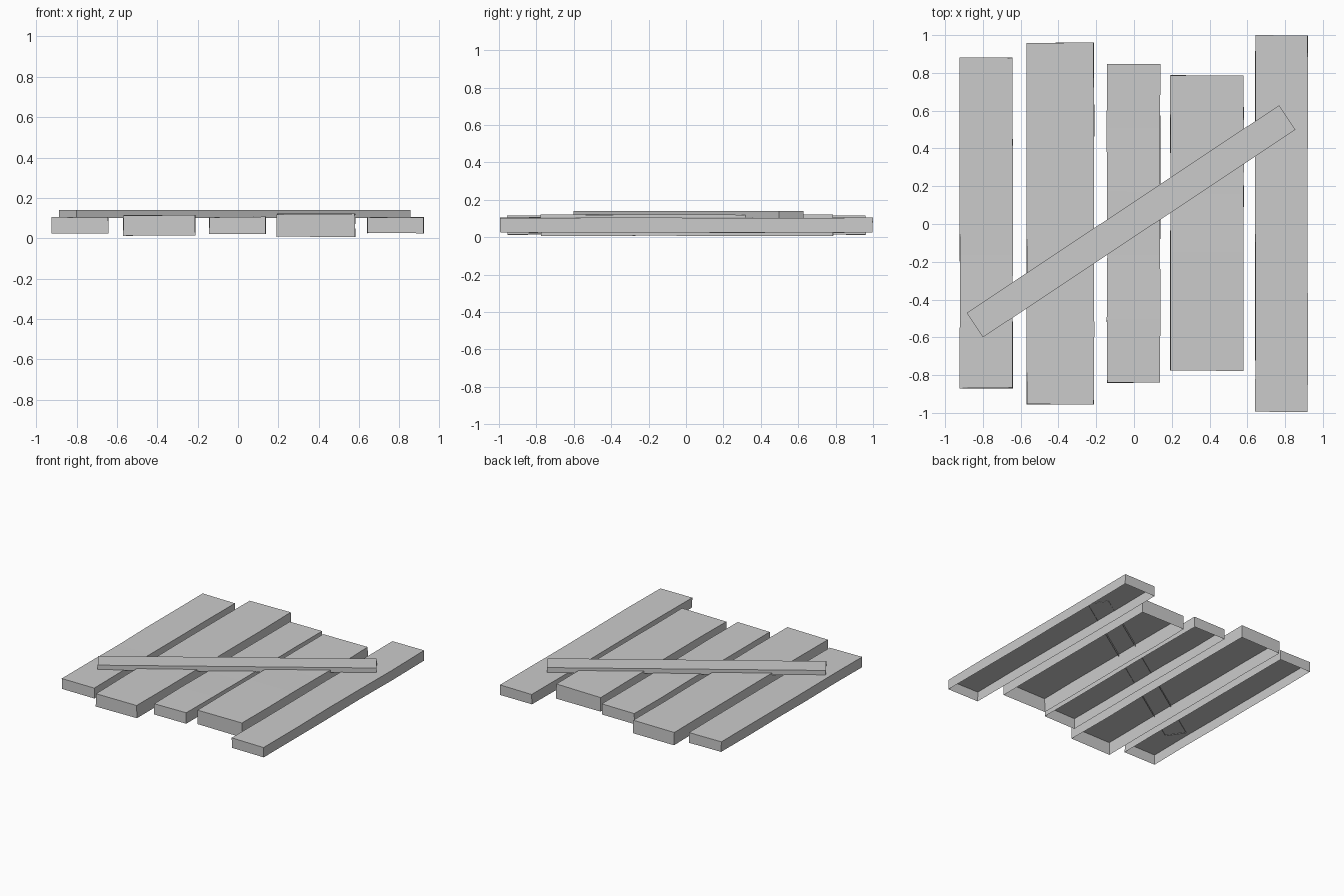
import bpy, bmesh, math, random
from mathutils import Matrix, Vector

if "Cube" in bpy.data.objects:
    bpy.data.objects.remove(bpy.data.objects["Cube"])

random.seed(4)


def board(name, lo, hi, cuts=0, wobble=0.0):
    """Box with an open underside, cut across its y length and slightly warped."""
    lo, hi = Vector(lo), Vector(hi)
    size, mid = hi - lo, (lo + hi) / 2
    bm = bmesh.new()
    bmesh.ops.create_cube(bm, size=1, matrix=Matrix.Translation(mid) @ Matrix.Diagonal((*size, 1)))
    bm.normal_update()
    bottom = [f for f in bm.faces if f.normal.z < -0.5]
    bmesh.ops.delete(bm, geom=bottom, context='FACES_ONLY')
    for i in range(1, cuts + 1):
        y = lo.y + size.y * i / (cuts + 1)
        bmesh.ops.bisect_plane(bm, geom=bm.verts[:] + bm.edges[:] + bm.faces[:],
                               plane_co=(0, y, 0), plane_no=(0, 1, 0))
    # warp inwards only, so the overall size stays put
    for v in bm.verts:
        for k in range(3):
            v.co[k] -= math.copysign(random.uniform(0, wobble), v.co[k] - mid[k])
    me = bpy.data.meshes.new(name)
    bm.to_mesh(me)
    bm.free()
    ob = bpy.data.objects.new(name, me)
    bpy.context.collection.objects.link(ob)
    return ob


# Upright planks: x range, y range, z range
planks = [
    (-0.925, -0.64, -0.87, 0.883, 0.022, 0.106),
    (-0.57, -0.21, -0.957, 0.962, 0.012, 0.116),
    (-0.145, 0.14, -0.842, 0.85, 0.02, 0.107),
    (0.19, 0.582, -0.778, 0.788, 0.005, 0.122),
    (0.64, 0.922, -0.996, 1.0, 0.022, 0.106),
]
for i, (x0, x1, y0, y1, z0, z1) in enumerate(planks):
    board(f"plank_{i + 1}", (x0, y0, z0), (x1, y1, z1), cuts=4, wobble=0.004)

# Diagonal brace lying across the planks
brace = board("diagonal_brace", (-0.078, -0.993, 0.10), (0.078, 0.993, 0.14))
brace.location = (-0.016, 0.014, 0)
brace.rotation_euler.z = math.radians(33.6 - 90)
